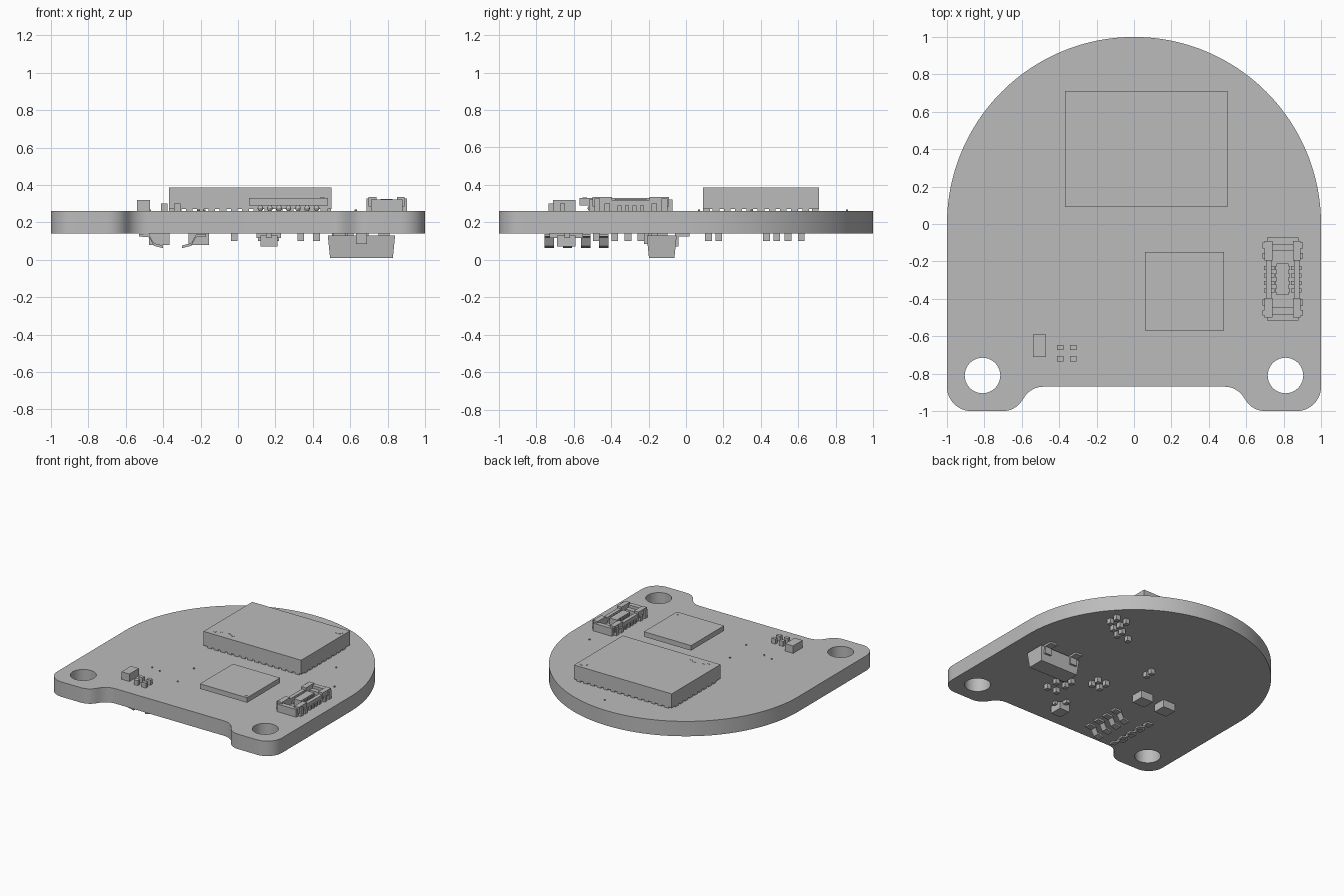
import bpy, bmesh, math
from mathutils import Vector, Matrix

cube = bpy.data.objects.get("Cube")
if cube:
    bpy.data.objects.remove(cube, do_unlink=True)

grey = bpy.data.materials.new("plain grey")
grey.use_nodes = True
GREY = (0.5, 0.5, 0.5, 1)
grey.diffuse_color = GREY
grey.node_tree.nodes["Principled BSDF"].inputs["Base Color"].default_value = GREY

BOTTOM, TOP = 0.14, 0.26


def finish(name, bm, smooth=False):
    bmesh.ops.recalc_face_normals(bm, faces=bm.faces)
    mesh = bpy.data.meshes.new(name)
    bm.to_mesh(mesh)
    bm.free()
    ob = bpy.data.objects.new(name, mesh)
    bpy.context.collection.objects.link(ob)
    mesh.materials.append(grey)
    if smooth:
        bpy.ops.object.select_all(action='DESELECT')
        bpy.context.view_layer.objects.active = ob
        ob.select_set(True)
        bpy.ops.object.shade_smooth_by_angle(angle=math.radians(30))
    return ob


def add_box(bm, x0, x1, y0, y1, z0, z1, taper=0.0):
    """Box between limits; taper pulls the lower face inward."""
    size = Vector((x1 - x0, y1 - y0, z1 - z0))
    mid = Vector((x0 + x1, y0 + y1, z0 + z1)) / 2
    verts = bmesh.ops.create_cube(bm, size=1)["verts"]
    for v in verts:
        low = v.co.z < 0
        v.co = Vector(a * b for a, b in zip(v.co, size)) + mid
        if low:
            v.co.x -= math.copysign(taper, v.co.x - mid.x)
            v.co.y -= math.copysign(taper, v.co.y - mid.y)


def boxes(name, limits):
    bm = bmesh.new()
    for b in limits:
        add_box(bm, *b)
    return finish(name, bm)


def pads(name, spots, z0, z1, w=0.036, d=0.036):
    return boxes(name, [(x - w / 2, x + w / 2, y - d / 2, y + d / 2, z0, z1)
                        for x, y in spots])


def disc(name, x, y, r, z0, z1, n=32):
    bm = bmesh.new()
    bmesh.ops.create_cone(bm, cap_ends=True, segments=n, radius1=r, radius2=r,
                          depth=z1 - z0, matrix=Matrix.Translation((x, y, (z0 + z1) / 2)))
    return finish(name, bm, True)


def arc(cx, cy, r, a0, a1, n):
    return [(cx + r * math.cos(math.radians(a0 + (a1 - a0) * i / n)),
             cy + r * math.sin(math.radians(a0 + (a1 - a0) * i / n)))
            for i in range(n + 1)]


# Circuit board: half circle on top, two rounded feet below
half = arc(0, 0, 1, 90, 0, 48)
half += arc(0.87, -0.87, 0.13, 0, -90, 12)
half += arc(0.70, -0.88, 0.12, -90, -148, 8)
half += arc(0.485, -0.99, 0.12, 32, 90, 8)
outline = half + [(-x, y) for x, y in reversed(half[1:])]
bm = bmesh.new()
face = bm.faces.new([bm.verts.new((x, y, BOTTOM)) for x, y in outline])
ext = bmesh.ops.extrude_face_region(bm, geom=[face])
for v in ext["geom"]:
    if isinstance(v, bmesh.types.BMVert):
        v.co.z = TOP
board = finish("board", bm)

# Mounting holes
cutters = []
for side in (-1, 1):
    cutter = disc("hole_cutter", side * 0.81, -0.81, 0.095, 0, 0.5, 48)
    cutter.hide_render = True
    mod = board.modifiers.new("hole", 'BOOLEAN')
    mod.operation, mod.object, mod.solver = 'DIFFERENCE', cutter, 'EXACT'
    cutters.append(cutter)
bpy.ops.object.select_all(action='DESELECT')
bpy.context.view_layer.objects.active = board
board.select_set(True)
for mod in list(board.modifiers):
    bpy.ops.object.modifier_apply(modifier=mod.name)
for cutter in cutters:
    bpy.data.objects.remove(cutter, do_unlink=True)
bpy.ops.object.shade_smooth_by_angle(angle=math.radians(30))

# Large module with edge pads and a round marker
boxes("module", [(-0.37, 0.50, 0.09, 0.71, 0.272, 0.385)])
edge = [(-0.32 + 0.06 * i, y) for i in range(14) for y in (0.11, 0.69)]
edge += [(x, 0.16 + 0.06 * i) for i in range(9) for x in (-0.35, 0.48)]
pads("module_pads", edge, TOP, 0.272)
disc("module_marker", 0.45, 0.65, 0.032, 0.385, 0.387)
pads("module_marks", [(-0.30, 0.13), (-0.26, 0.15), (-0.19, 0.165), (-0.15, 0.145)],
     0.385, 0.387, 0.025, 0.01)

# Square chip standing on solder balls
boxes("chip", [(0.06, 0.48, -0.57, -0.15, 0.29, 0.33)])
bm = bmesh.new()
for i in range(7):
    for j in range(7):
        bmesh.ops.create_uvsphere(bm, u_segments=10, v_segments=6, radius=0.016,
            matrix=Matrix.Translation((0.12 + 0.05 * i, -0.51 + 0.05 * j, 0.275)))
finish("solder_balls", bm, True)
disc("chip_marker", 0.45, -0.54, 0.012, 0.33, 0.332, 16)

# Socket connector: base, walls, end clamps, tongue, contacts
CX, CY = 0.795, -0.295
parts = [(CX - 0.08, CX + 0.08, CY - 0.20, CY + 0.20, TOP, 0.272),
         (CX - 0.032, CX + 0.032, CY - 0.085, CY + 0.085, 0.27, 0.325)]
for s in (-1, 1):
    def span(c, a, b):
        return sorted((c + s * a, c + s * b))
    parts.append((*span(CX, 0.06, 0.09), CY - 0.17, CY + 0.17, TOP, 0.318))
    parts.append((CX - 0.085, CX + 0.085, *span(CY, 0.185, 0.222), TOP, 0.322))
    parts.append((CX - 0.06, CX + 0.06, *span(CY, 0.15, 0.19), 0.27, 0.30))
    for t in (-1, 1):
        ys = span(CY, 0.10, 0.205)
        xs = sorted((CX + t * 0.055, CX + t * 0.096))
        parts.append((*xs, *ys, 0.285, 0.335))
        xs = sorted((CX + t * 0.08, CX + t * 0.108))
        parts.append((*xs, *span(CY, 0.11, 0.14), TOP, 0.30))
        parts.append((*xs, *span(CY, 0.165, 0.195), TOP, 0.328))
    for i in range(4):
        y = CY - 0.06 + 0.04 * i
        parts.append((*span(CX, 0.03, 0.04), y - 0.01, y + 0.01, 0.27, 0.32))
        parts.append((*span(CX, 0.045, 0.10), y - 0.01, y + 0.01, TOP, 0.29))
boxes("connector", parts)

# Small parts on the upper side
boxes("small_box", [(-0.54, -0.47, -0.71, -0.59, TOP, 0.32)])
pads("upper_terminals", [(x, y) for x in (-0.395, -0.325) for y in (-0.66, -0.72)],
     TOP, 0.30, 0.036, 0.028)

# Tapered button block underneath with mounting tabs
bm = bmesh.new()
add_box(bm, 0.48, 0.84, -0.21, -0.05, 0.01, 0.13, 0.012)
finish("button_block", bm)
tabs = [(0.63, 0.69, -0.225, -0.20, 0.085, BOTTOM)]
for x in (0.54, 0.78):
    tabs += [(x - 0.03, x + 0.03, -0.06, 0.02, 0.125, BOTTOM),
             (x - 0.03, x + 0.03, -0.06, -0.04, 0.07, BOTTOM)]
boxes("button_tabs", tabs)

# Small terminals underneath
under = [(x, y) for x in (0.59, 0.68) for y in (0.545, 0.615)]
under += [(x, 0.43) for x in (0.42, 0.52)] + [(x, 0.485) for x in (0.52, 0.60)]
under += [(x, y) for x in (0.335, 0.42) for y in (-0.31, -0.38, -0.48)]
under += [(x, y) for x in (0.125, 0.20) for y in (-0.17, -0.24)]
under += [(-0.02, 0.12), (-0.02, 0.175)]
pads("lower_terminals", under, 0.10, BOTTOM)

# Plain boxes underneath
boxes("lower_box", [(x - 0.055, x + 0.055, -0.20, -0.10, 0.08, BOTTOM)
                    for x in (-0.21, -0.42)])
boxes("lower_regulator", [(0.12, 0.21, -0.69, -0.59, 0.07, BOTTOM - 0.01),
                          (0.15, 0.18, -0.73, -0.55, 0.115, BOTTOM),
                          (0.10, 0.23, -0.65, -0.62, 0.115, BOTTOM)])

# Two facing rows of bent leads
profile = [(0.18, 0.138), (0.125, 0.134), (0.10, 0.088), (0.05, 0.076)]
for name, side in (("left_leads", 1), ("right_leads", -1)):
    bm = bmesh.new()
    for i in range(4):
        y = -0.73 + 0.097 * i
        loop = profile + [(a, z - 0.014) for a, z in reversed(profile)]
        f = bm.faces.new([bm.verts.new((-0.35 + side * a, y - 0.025, z)) for a, z in loop])
        ext = bmesh.ops.extrude_face_region(bm, geom=[f])
        bmesh.ops.translate(bm, vec=(0, 0.05, 0),
                            verts=[v for v in ext["geom"] if isinstance(v, bmesh.types.BMVert)])
    finish(name, bm)

# Tiny plated dots on the board
for x, y in [(0.12, 0.86), (0.63, 0.35), (0.81, 0.07), (-0.21, -0.26),
             (-0.47, -0.42), (-0.39, -0.44), (-0.18, -0.51)]:
    disc("board_dot", x, y, 0.006, TOP, TOP + 0.008, 8)
